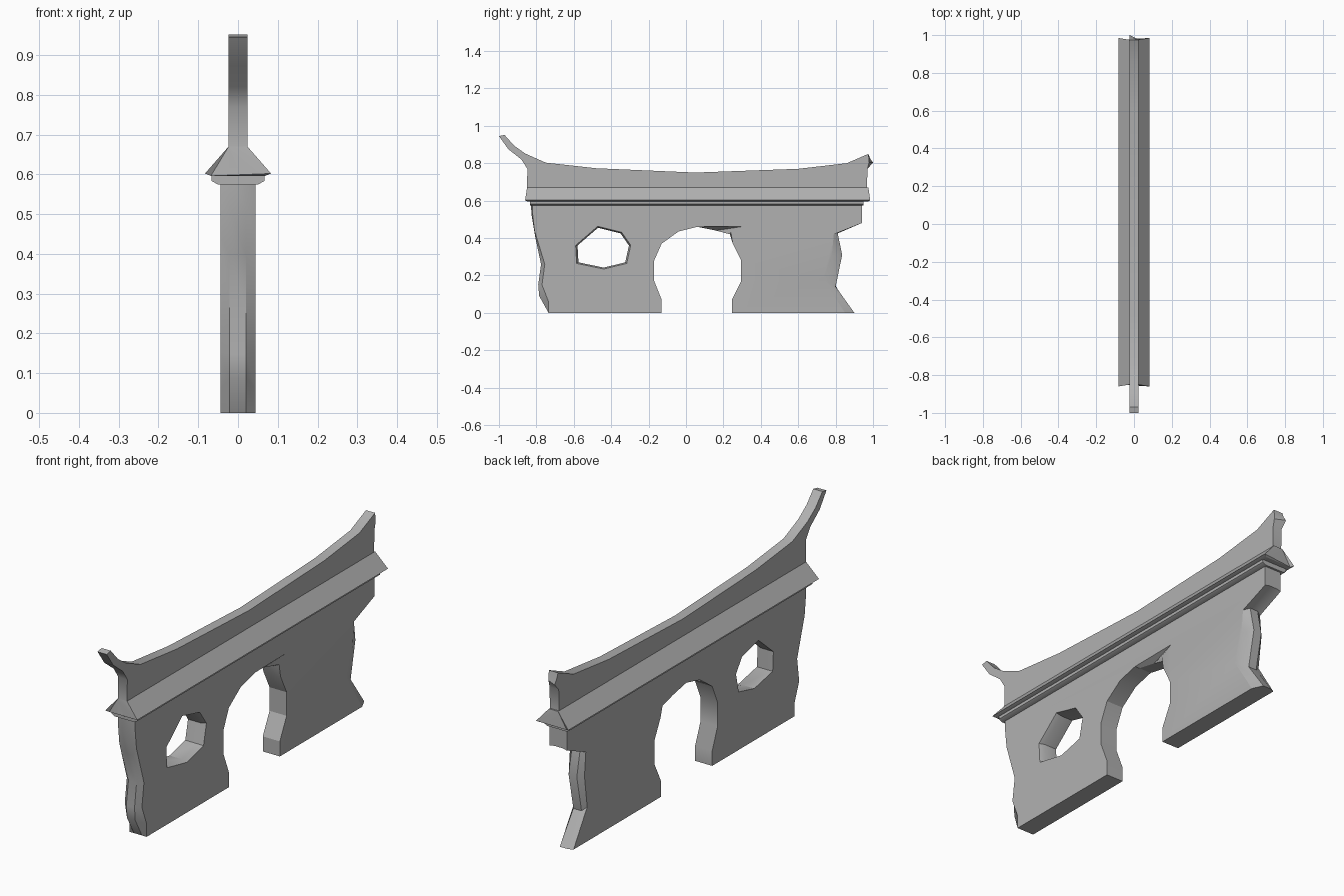
import bpy, bmesh, math

if "Cube" in bpy.data.objects:
    bpy.data.objects.remove(bpy.data.objects["Cube"])

stone = bpy.data.materials.new("dark_stone")
stone.diffuse_color = (.44, .44, .44, 1)
stone.use_nodes = True
stone.node_tree.nodes["Principled BSDF"].inputs["Base Color"].default_value = stone.diffuse_color


def shade(me, angle):
    me.shade_smooth()
    me.set_sharp_from_angle(angle=math.radians(angle))


def loft(name, rings, angle=30):
    """Join matching rings of 3D points and cap both ends."""
    bm = bmesh.new()
    vs = [[bm.verts.new(p) for p in r] for r in rings]
    n = len(rings[0])
    for a, b in zip(vs, vs[1:]):
        for i in range(n):
            j = (i + 1) % n
            bm.faces.new((a[i], a[j], b[j], b[i]))
    caps = [bm.faces.new(vs[0]), bm.faces.new(vs[-1])]
    bm.normal_update()
    bmesh.ops.triangulate(bm, faces=caps, ngon_method='EAR_CLIP')
    bmesh.ops.recalc_face_normals(bm, faces=bm.faces)
    me = bpy.data.meshes.new(name)
    bm.to_mesh(me)
    bm.free()
    shade(me, angle)
    me.materials.append(stone)
    ob = bpy.data.objects.new(name, me)
    bpy.context.collection.objects.link(ob)
    return ob


def at_x(x, outline):
    return [(x, y, z) for y, z in outline]


# Wall: broken ends differ between the faces and the inner core
left_face = [(-.82, .585), (-.82, .53), (-.81, .44), (-.755, .26), (-.77, .15), (-.735, .06), (-.735, 0)]
left_core = [(-.83, .585), (-.825, .52), (-.805, .40), (-.775, .26), (-.79, .15), (-.785, .09), (-.735, 0)]
right_face = [(.85, 0), (.735, .18), (.78, .31), (.79, .42), (.94, .48), (.94, .585)]
right_core = [(.90, 0), (.80, .14), (.835, .31), (.81, .43), (.94, .485), (.94, .585)]
right_back = [(.89, 0), (.79, .16), (.81, .31), (.80, .42), (.94, .48), (.94, .585)]
arch_a = [(-.13, 0), (-.13, .07), (-.17, .17), (-.17, .28), (-.13, .37), (-.04, .435), (.06, .46)]
arch_b = [(.25, .37), (.295, .28), (.295, .17), (.245, .07), (.245, 0)]
plain = [(.16, .44), (.235, .42)]
chipped = [(.305, .462), (.24, .43)]


def wall_outline(left, top, right):
    return left + arch_a + top + arch_b + right


wall = loft("wall", [
    at_x(-.044, wall_outline(left_face, plain, right_back)),
    at_x(-.022, wall_outline(left_core, plain, right_core)),
    at_x(.020, wall_outline(left_core, plain, right_core)),
    at_x(.044, wall_outline(left_face, chipped, right_face))])

# Seven-sided window, flared towards one face
window = [(-.58, .36), (-.47, .455), (-.35, .425), (-.305, .36), (-.325, .27), (-.44, .242), (-.575, .27)]


def flare(s):
    return [(-.44 + (y + .44) * s, .35 + (z - .35) * s) for y, z in window]


cutter = loft("window_cutter", [at_x(x, flare(s)) for x, s in
                                ((-.06, 1.0), (.02, 1.0), (.06, 1.12))])
cut = wall.modifiers.new("window", 'BOOLEAN')
cut.operation = 'DIFFERENCE'
cut.solver = 'EXACT'
cut.object = cutter

# Bake the cut so the flat wall faces stay crisp around the window
baked = bpy.data.meshes.new_from_object(
    wall.evaluated_get(bpy.context.evaluated_depsgraph_get()))
wall.modifiers.clear()
wall.data = baked
shade(baked, 25)
bpy.data.objects.remove(cutter)


# Sloping roof and stepped moulding, mirrored half profiles run along y
def run(name, half, y_ends):
    prof = half + [(-x, z) for x, z in reversed(half)]
    ys = y_ends + y_ends[::-1]
    return loft(name, [[(x, y[k], z) for (x, z), y in zip(prof, ys)] for k in (0, 1)])


run("roof_slope", [(.0235, .67), (.083, .602), (.068, .596)],
    [(-.85, .975), (-.86, .985), (-.85, .975)])
run("roof_moulding", [(.067, .598), (.066, .583), (.05, .574)],
    [(-.835, .95)] * 3)

# Ridge wall with curved top and upturned horns, one tip chipped on one side
ridge = [(-.855, .60), (-.85, .67), (-.848, .77), (-.88, .82), (-.95, .875), (-1, .945), (-.97, .951),
         (-.92, .895), (-.86, .852), (-.75, .803), (-.48, .773), (.05, .75), (.60, .77), (.86, .80),
         (.975, .85)]
ridge_end = [(.97, .77), (.968, .67), (.975, .60)]
loft("ridge", [at_x(-.0235, ridge + [(.985, .825), (1.0, .803)] + ridge_end),
               at_x(.0235, ridge + [(.978, .825), (.978, .803)] + ridge_end)], 40)
